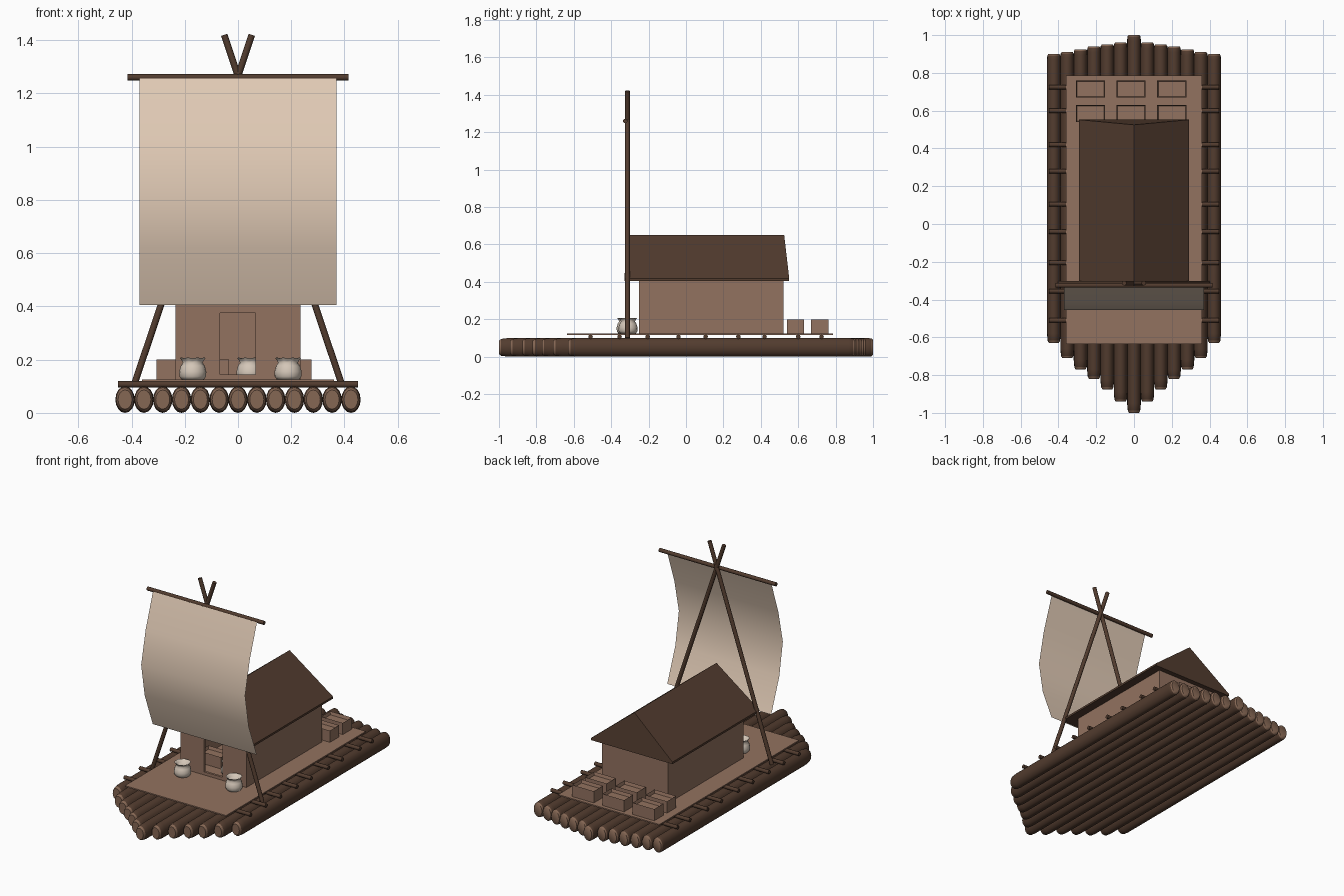
import bpy, bmesh, math
from mathutils import Vector, Matrix

if "Cube" in bpy.data.objects:
    bpy.data.objects.remove(bpy.data.objects["Cube"])


def material(name, rgb):
    m = bpy.data.materials.new(name)
    m.diffuse_color = (*rgb, 1)
    m.use_nodes = True
    m.node_tree.nodes["Principled BSDF"].inputs["Base Color"].default_value = m.diffuse_color
    return m


BARK = material("dark wood", (0.085, 0.045, 0.028))
CUT = material("cut log ends", (0.235, 0.135, 0.088))
PLANK = material("light planks", (0.29, 0.168, 0.115))
SAIL = material("sail cloth", (0.76, 0.60, 0.47))
SACK = material("sack cloth", (0.66, 0.57, 0.48))


def finish(name, bm, mats, smooth=0):
    bmesh.ops.recalc_face_normals(bm, faces=bm.faces)
    me = bpy.data.meshes.new(name)
    bm.to_mesh(me)
    bm.free()
    for m in mats:
        me.materials.append(m)
    ob = bpy.data.objects.new(name, me)
    bpy.context.collection.objects.link(ob)
    if smooth:
        bpy.ops.object.select_all(action='DESELECT')
        ob.select_set(True)
        bpy.context.view_layer.objects.active = ob
        bpy.ops.object.shade_smooth_by_angle(angle=math.radians(smooth))
    return ob


def add_box(bm, x0, x1, y0, y1, z0, z1):
    mat = Matrix.Translation(((x0 + x1) / 2, (y0 + y1) / 2, (z0 + z1) / 2)) @ \
        Matrix.Diagonal((x1 - x0, y1 - y0, z1 - z0, 1))
    return bmesh.ops.create_cube(bm, size=1, matrix=mat)["verts"]


def pole(name, a, b, r):
    a, b = Vector(a), Vector(b)
    d = b - a
    bm = bmesh.new()
    bmesh.ops.create_cone(bm, cap_ends=True, segments=12, radius1=r, radius2=r, depth=d.length,
                          matrix=Matrix.Translation((a + b) / 2) @ d.to_track_quat('Z', 'Y').to_matrix().to_4x4())
    return finish(name, bm, [BARK], 40)


def rings_to_mesh(bm, rings, close_first, close_last):
    loops = [[bm.verts.new(p) for p in ring] for ring in rings]
    n = len(loops[0])
    for a, b in zip(loops, loops[1:]):
        for i in range(n):
            j = (i + 1) % n
            bm.faces.new((a[i], a[j], b[j], b[i]))
    if close_first:
        bm.faces.new(loops[0])
    if close_last:
        bm.faces.new(loops[-1])


# Hull logs: oval, chamfered ends, pointed bow
FRONT = [-1.0, -0.94, -0.875, -0.82, -0.77, -0.71, -0.63]
BACK = [1.0, 0.96, 0.95, 0.94, 0.925, 0.91, 0.90]
for i in range(-6, 7):
    y0, y1 = FRONT[abs(i)], BACK[abs(i)]
    rings = []
    for y, s in ((y0, 0.72), (y0 + 0.012, 0.9), (y0 + 0.05, 1), (y1 - 0.03, 1), (y1 - 0.008, 0.95), (y1, 0.8)):
        rings.append([(i * 0.0707 + 0.0365 * s * math.cos(t * math.tau / 16), y,
                       0.05 + 0.05 * s * math.sin(t * math.tau / 16)) for t in range(16)])
    bm = bmesh.new()
    rings_to_mesh(bm, rings, True, True)
    bm.normal_update()
    for f in bm.faces:
        f.material_index = int(abs(f.normal.y) > 0.4)
    finish(f"hull_log_{i + 7}", bm, [BARK, CUT], 50)

# Cross bars lashed over the logs
for k, y in enumerate((0.725, 0.60, 0.42, 0.28, 0.105, -0.04, -0.205, -0.355, -0.51)):
    pole(f"cross_bar_{k + 1}", (-0.45, y, 0.107), (0.45, y, 0.107), 0.012)

# Deck mat
bm = bmesh.new()
add_box(bm, -0.36, 0.36, -0.635, 0.785, 0.117, 0.125)
finish("deck", bm, [PLANK])

# Cabin: hollow walls with an open doorway
bm = bmesh.new()
X, Y0, Y1, T, Z0, Z1 = 0.235, -0.25, 0.52, 0.015, 0.12, 0.412
add_box(bm, -X, -X + T, Y0, Y1, Z0, Z1)
add_box(bm, X - T, X, Y0, Y1, Z0, Z1)
add_box(bm, -X + T, X - T, Y1 - T, Y1, Z0, Z1)
add_box(bm, -X + T, -0.067, Y0, Y0 + T, Z0, Z1)
add_box(bm, 0.065, X - T, Y0, Y0 + T, Z0, Z1)
add_box(bm, -0.067, 0.065, Y0, Y0 + T, Z0, 0.145)
add_box(bm, -0.067, 0.065, Y0, Y0 + T, 0.375, Z1)
finish("cabin_walls", bm, [PLANK])

# Gable roof with slightly leaning ends
bm = bmesh.new()
ends = []
for ye, yr in ((-0.33, -0.31), (0.552, 0.525)):
    ends.append([(-0.29, ye, 0.405), (0.29, ye, 0.405), (0.29, ye, 0.418),
                 (0, yr, 0.65), (-0.29, ye, 0.418)])
rings_to_mesh(bm, ends, True, True)
finish("roof", bm, [BARK])


# Crates with sunken tops: six at the stern, one in the cabin
def crate(name, x, y):
    bm = bmesh.new()
    add_box(bm, x - 0.077, x + 0.077, y - 0.046, y + 0.046, 0.124, 0.2)
    bm.normal_update()
    top = [f for f in bm.faces if f.normal.z > 0.9]
    bmesh.ops.inset_region(bm, faces=top, thickness=0.008)
    bmesh.ops.translate(bm, verts=top[0].verts, vec=(0, 0, -0.02))
    finish(name, bm, [PLANK])


for r, y in enumerate((0.585, 0.715)):
    for c, x in enumerate((-0.23, -0.015, 0.2)):
        crate(f"stern_crate_{r * 3 + c + 1}", x, y)
crate("cabin_crate", -0.11, -0.08)


# Open sacks: two on the bow deck, one inside the door
def sack(name, x, y):
    profile = [(0.042, 0), (0.05, 0.012), (0.051, 0.03), (0.045, 0.052), (0.037, 0.063),
               (0.041, 0.072), (0.048, 0.08), (0.041, 0.079), (0.034, 0.064), (0.028, 0.06)]
    bm = bmesh.new()
    rings_to_mesh(bm, [[(x + r * math.cos(t * math.tau / 16), y + r * math.sin(t * math.tau / 16),
                         0.125 + z + (0.003 * (t % 2) if z > 0.07 else 0)) for t in range(16)]
                       for r, z in profile], True, True)
    finish(name, bm, [SACK], 60)


sack("left_sack", -0.17, -0.32)
sack("right_sack", 0.188, -0.31)
sack("cabin_sack", 0.045, -0.15)

# Crossed mast poles and yard
for side, s in (("left", -1), ("right", 1)):
    pole(f"{side}_mast_pole", (s * 0.392, -0.313, 0.1), (-s * 0.052, -0.313, 1.42), 0.0125)
pole("yard", (-0.415, -0.325, 1.26), (0.415, -0.325, 1.26), 0.012)

# Billowing sail: a single curved sheet
bm = bmesh.new()
rows = []
for y, z in ((-0.335, 1.26), (-0.41, 1.04), (-0.456, 0.83), (-0.42, 0.62), (-0.338, 0.405)):
    rows.append([bm.verts.new((x, y, z)) for x in (-0.37, -0.185, 0, 0.185, 0.37)])
for a, b in zip(rows, rows[1:]):
    for i in range(4):
        bm.faces.new((a[i], b[i], b[i + 1], a[i + 1]))
finish("sail", bm, [SAIL], 60)
